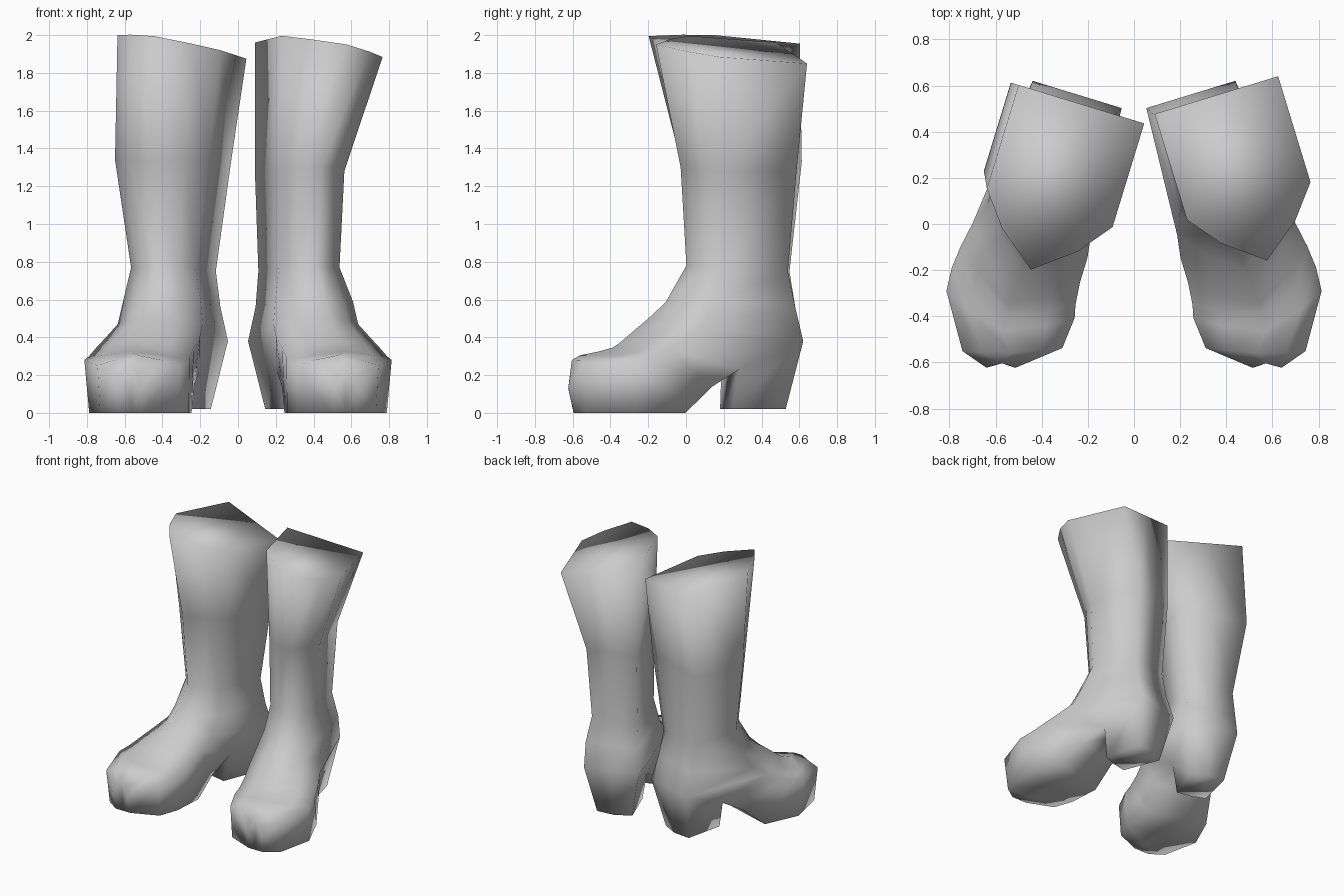
import bpy, bmesh, math

cube = bpy.data.objects.get("Cube")
if cube:
    bpy.data.objects.remove(cube, do_unlink=True)

grey = bpy.data.materials.new("light grey")
grey.use_nodes = True
grey.diffuse_color = (0.6, 0.6, 0.6, 1)
grey.node_tree.nodes["Principled BSDF"].inputs["Base Color"].default_value = (0.6, 0.6, 0.6, 1)

TOE_OUT = math.radians(17)   # each boot is turned outward
AXIS = 0.37                  # sideways distance of the boot axis from the middle


def ring(c, w, back, side, front, wb=1.0, slope=0.0, skew=0.0):
    """Eight points (sideways, forward, up); back / side / front are (forward, up)."""
    def mix(a, b, k):
        return [a[i] + (b[i] - a[i]) * k for i in (0, 1)]
    half = [(w * wb, back), (w, side), (w * 0.6, mix(side, front, 0.52))]
    pts = [(0, back)] + half + [(0, front)] + [(-t, p) for t, p in reversed(half)]
    return [(c + t, p[0] + skew * t, p[1] + slope * t) for t, p in pts]


def boot(name, rings, heel_ring, mirror):
    """Skin the rings from rim to toe, then draw the heel block down from the foot."""
    bm = bmesh.new()

    def vert(p):
        t, f, z = p
        s = AXIS + t
        x = -math.cos(TOE_OUT) * s - math.sin(TOE_OUT) * f
        y = math.sin(TOE_OUT) * s - math.cos(TOE_OUT) * f
        return bm.verts.new((-x if mirror else x, y, z))

    def bridge(a, b):
        for i in range(len(a)):
            j = (i + 1) % len(a)
            bm.faces.new((a[i], a[j], b[j], b[i]))

    loops = [[vert(p) for p in r] for r in rings]
    for a, b in zip(loops, loops[1:]):
        bridge(a, b)
    bm.faces.new(loops[0])
    bm.faces.new(loops[-1])

    # Heel block: replace the two underside faces by a block
    up, low = loops[heel_ring], loops[heel_ring + 1]
    top = [up[7 - 0], up[0], up[1], low[1], low[0], low[7]]
    for outer in (1, 7):
        bm.faces.remove(bm.faces.get((up[0], up[outer], low[outer], low[0])))
    base = [vert((0.03 + t, f, 0.02)) for t, f in
            ((-0.13, -0.39), (0, -0.415), (0.13, -0.39), (0.11, -0.10), (0, -0.09), (-0.11, -0.10))]
    bridge(top, base)
    bm.faces.new(base)

    bmesh.ops.recalc_face_normals(bm, faces=bm.faces)
    for f in bm.faces:
        f.smooth = True
    mesh = bpy.data.meshes.new(name)
    bm.to_mesh(mesh)
    bm.free()
    mesh.materials.append(grey)
    bpy.context.collection.objects.link(bpy.data.objects.new(name, mesh))


# Shaft rings: the left shaft leans further outward than the right one
shafts = {
    "right": [
        ring(0.00, 0.285, (-0.43, 1.915), (0.04, 1.96), (0.32, 1.995), slope=0.14),
        ring(0.06, 0.26, (-0.43, 1.33), (-0.03, 1.34), (0.16, 1.33)),
        ring(0.05, 0.178, (-0.39, 0.75), (-0.02, 0.77), (0.12, 0.78)),
    ],
    "left": [
        ring(0.135, 0.28, (-0.43, 1.905), (0.05, 1.94), (0.32, 1.95), slope=-0.2),
        ring(0.04, 0.185, (-0.43, 1.28), (-0.02, 1.28), (0.155, 1.30)),
        ring(0.03, 0.168, (-0.39, 0.75), (-0.02, 0.77), (0.12, 0.78)),
    ],
}

# Foot rings: swing from the ankle round to the toe
foot = [
    ring(0.045, 0.215, (-0.42, 0.56), (0.02, 0.59), (0.24, 0.585), 0.88),
    ring(0.03, 0.235, (-0.465, 0.38), (0.10, 0.47), (0.33, 0.50), 0.86),
    ring(0.04, 0.26, (-0.12, 0.23), (0.20, 0.40), (0.42, 0.43), 0.62),
    ring(0.05, 0.27, (0.04, 0.14), (0.31, 0.345), (0.49, 0.375), 0.70),
    ring(0.05, 0.28, (0.20, 0.0), (0.41, 0.30), (0.535, 0.345), 0.80),
    ring(0.04, 0.283, (0.45, 0.0), (0.49, 0.28), (0.61, 0.325), 0.95, skew=0.09),
    ring(-0.025, 0.205, (0.65, 0.0), (0.675, 0.25), (0.69, 0.305), 0.97, skew=0.34),
    ring(0.0, 0.06, (0.735, 0.0), (0.765, 0.13), (0.745, 0.28), skew=0.3),
]

# The heel sits between the second and third foot rings
for label, shaft in shafts.items():
    boot(label + "_boot", shaft + foot, len(shaft) + 1, label == "left")
